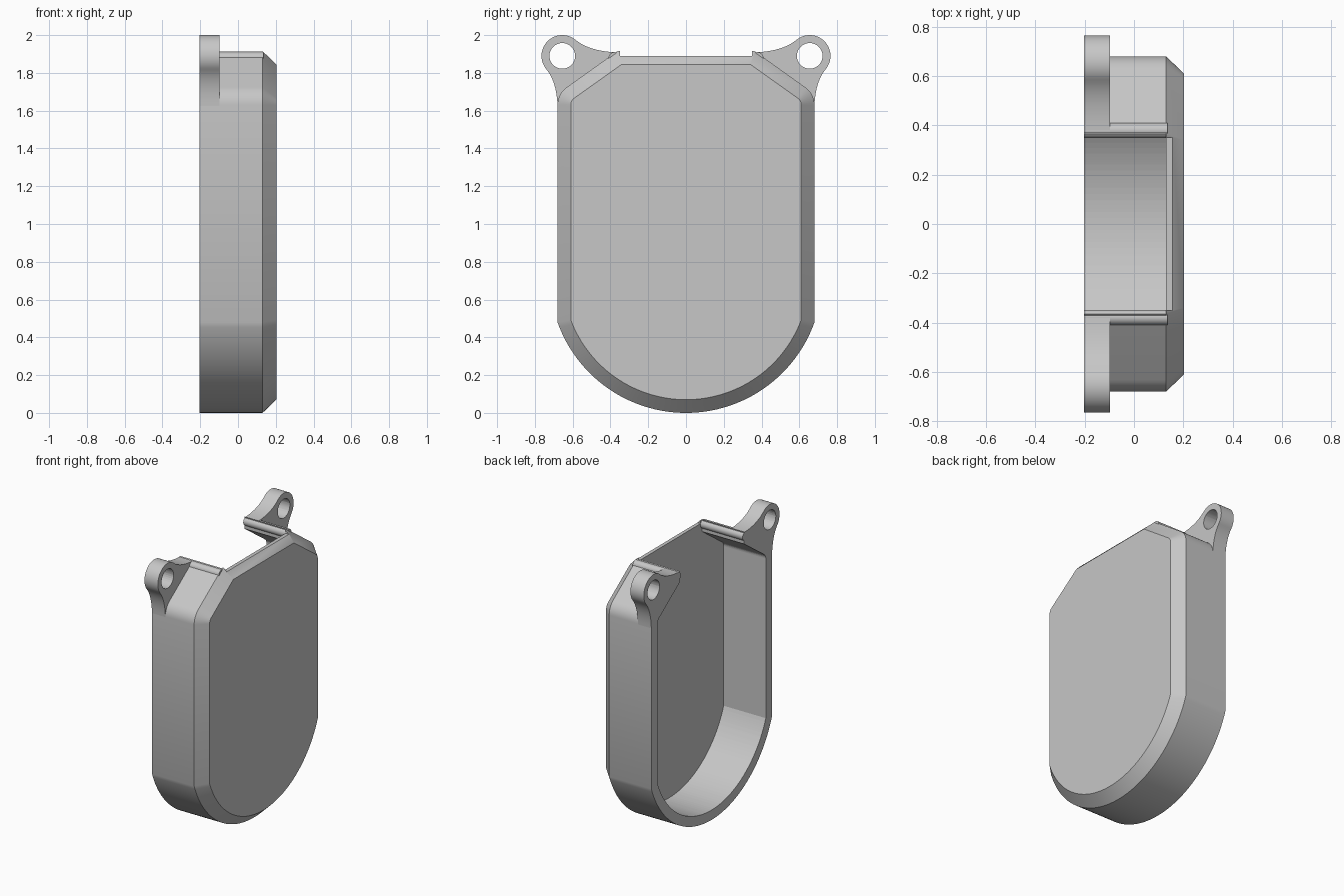
import bpy, bmesh, math
from mathutils import Vector

cube = bpy.data.objects.get("Cube")
if cube:
    bpy.data.objects.remove(cube, do_unlink=True)

BACK, CHAMFER, FRONT = -0.2025, 0.13, 0.2025   # depth positions along x
WALL = 0.07
HALF, LOW_R, SHOULDER = 0.68, 0.722, 1.63
EAR_Y, EAR_Z, EAR_R = 0.655, 1.89, 0.11

grey = bpy.data.materials.new("plain grey")
grey.use_nodes = True
colour = (0.57, 0.57, 0.57, 1)
grey.diffuse_color = colour
grey.node_tree.nodes["Principled BSDF"].inputs["Base Color"].default_value = colour


def arc(cy, cz, r, a0, a1, n):
    return [(cy + r * math.cos(a0 + (a1 - a0) * i / n),
             cz + r * math.sin(a0 + (a1 - a0) * i / n)) for i in range(n + 1)]


def bend(a, b, c, n=12):
    a, b, c = Vector(a), Vector(b), Vector(c)
    return [tuple(a.lerp(b, i / n).lerp(b.lerp(c, i / n), i / n)) for i in range(n + 1)]


def outline(d):
    """Closed (y, z) outline of the case, moved inward by d."""
    r = LOW_R - d
    end = -math.acos((HALF - d) / r)
    slope = math.radians(54.5)
    ny, nz = math.cos(slope), math.sin(slope)
    top = 1.915 - d
    corner = (1.77 - d - nz * top) / ny
    right = arc(0, LOW_R, r, -math.pi / 2, end, 32)
    right += arc(0.565, SHOULDER, 0.115 - d, 0, slope, 8)
    right.append((corner, top))
    return right + [(-y, z) for y, z in reversed(right[1:])]


def finish(bm, name, smooth=True):
    bmesh.ops.recalc_face_normals(bm, faces=bm.faces)
    mesh = bpy.data.meshes.new(name)
    bm.to_mesh(mesh)
    bm.free()
    mesh.materials.append(grey)
    obj = bpy.data.objects.new(name, mesh)
    bpy.context.collection.objects.link(obj)
    if smooth:
        activate(obj)
        bpy.ops.object.shade_smooth_by_angle(angle=math.radians(30))
    return obj


def activate(obj):
    bpy.ops.object.select_all(action='DESELECT')
    obj.select_set(True)
    bpy.context.view_layer.objects.active = obj


def loft(name, sections, smooth=True):
    """Skin a list of (x, outline) sections and cap both ends."""
    bm = bmesh.new()
    rings = [[bm.verts.new((x, y, z)) for y, z in pts] for x, pts in sections]
    for a, b in zip(rings, rings[1:]):
        for i in range(len(a)):
            j = (i + 1) % len(a)
            bm.faces.new((a[i], a[j], b[j], b[i]))
    bm.faces.new(rings[0])
    bm.faces.new(rings[-1])
    return finish(bm, name, smooth)


def cut(obj, cutter):
    cutter.hide_render = True
    mod = obj.modifiers.new("cut", 'BOOLEAN')
    mod.operation, mod.solver, mod.object = 'DIFFERENCE', 'EXACT', cutter
    activate(obj)
    bpy.ops.object.modifier_apply(modifier=mod.name)
    bpy.data.objects.remove(cutter, do_unlink=True)


def box(y, z0, z1):
    return [(-y, z0), (y, z0), (y, z1), (-y, z1)]


# Case: chamfered shell, hollow from the back, with the top wall notched away
case = loft("case", [(BACK, outline(0)), (CHAMFER, outline(0)), (FRONT, outline(WALL))])
cut(case, loft("cavity_cutter", [(-0.4, outline(WALL)), (CHAMFER, outline(WALL))], False))
cut(case, loft("notch_cutter", [(-0.4, box(0.365, 1.8, 2.2)), (CHAMFER, box(0.365, 1.8, 2.2))], False))
cut(case, loft("lip_cutter", [(-0.4, box(0.35, 1.89, 2.2)), (0.4, box(0.35, 1.89, 2.2))], False))
activate(case)
bpy.ops.object.shade_smooth_by_angle(angle=math.radians(30))

# Ear profile: eyelet flared into the shoulder by two concave curves
a0, a1 = math.radians(-39.5), math.radians(129.5)
ring = arc(EAR_Y, EAR_Z, EAR_R, a0, a1, 32)
profile = bend((HALF, 1.625), (0.685, 1.754), ring[0])
profile += ring[1:-1]
profile += bend(ring[-1], (0.512, 1.915), (0.37, 1.909))
profile += [(0.38, 1.87), (0.6, 1.71), (0.65, 1.64)]
hole = arc(EAR_Y, EAR_Z, 0.068, 0, math.tau, 32)[:-1]

for name, s in (("right", 1), ("left", -1)):
    def side(pts):
        return [(s * y, z) for y, z in pts]

    ear = loft(name + "_ear", [(BACK, side(profile)), (-0.097, side(profile))])
    cut(ear, loft("hole_cutter", [(-0.4, side(hole)), (0, side(hole))], False))
    activate(ear)
    bpy.ops.object.shade_smooth_by_angle(angle=math.radians(30))

    # Rounded end of the top wall beside the notch
    roll = side(arc(0.379, 1.879, 0.031, 0, math.tau, 24)[:-1])
    loft(name + "_wall_end", [(BACK, roll), (CHAMFER + 0.005, roll)])
